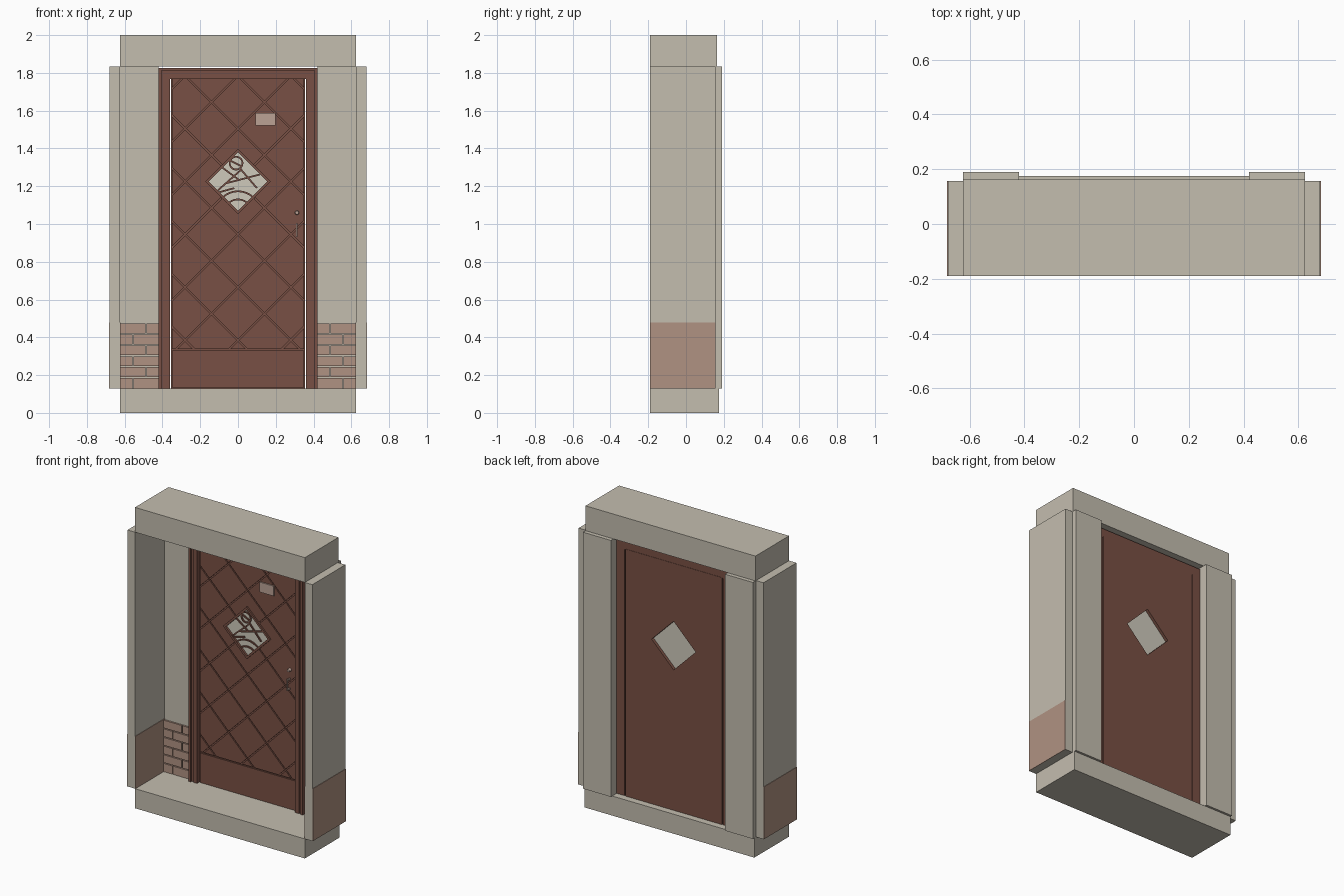
import bpy
import bmesh
from math import cos, sin, radians, pi
from mathutils import Vector, Matrix

old = bpy.data.objects.get("Cube")
if old:
    bpy.data.objects.remove(old, do_unlink=True)


def material(name, rgb):
    m = bpy.data.materials.new(name)
    m.use_nodes = True
    m.diffuse_color = (*rgb, 1)
    m.node_tree.nodes["Principled BSDF"].inputs["Base Color"].default_value = (*rgb, 1)
    return m


PLASTER = material("warm grey plaster", (0.55, 0.51, 0.43))
BROWN = material("brown wood", (0.19, 0.08, 0.058))
BRICK = material("pale red brick", (0.434, 0.287, 0.223))
GLASS = material("pale glass", (0.62, 0.59, 0.5))
METAL = material("rosy metal", (0.5, 0.36, 0.3))


def finish(name, bm, mat):
    bmesh.ops.recalc_face_normals(bm, faces=bm.faces)
    mesh = bpy.data.meshes.new(name)
    bm.to_mesh(mesh)
    bm.free()
    mesh.materials.append(mat)
    ob = bpy.data.objects.new(name, mesh)
    bpy.context.collection.objects.link(ob)
    return ob


def add_box(bm, x, y, z):
    """Add a box given (low, high) ranges on each axis."""
    centre = Vector([(a + b) / 2 for a, b in (x, y, z)])
    size = [abs(b - a) for a, b in (x, y, z)]
    bmesh.ops.create_cube(bm, size=1, matrix=Matrix.Translation(centre) @ Matrix.Diagonal((*size, 1)))


def boxes(name, mat, *ranges):
    bm = bmesh.new()
    for r in ranges:
        add_box(bm, *r)
    return finish(name, bm, mat)


def ribbon(name, pts, width, y, mat, closed=False):
    """Flat strip of constant width along a path of (x, z) points."""
    bm = bmesh.new()
    n = len(pts)
    P = [Vector(p) for p in pts]
    rings = []
    for i, p in enumerate(P):
        a = P[i - 1] if closed or i else p
        b = P[(i + 1) % n] if closed or i < n - 1 else p
        d1, d2 = (p - a).normalized(), (b - p).normalized()
        t = (d1 + d2).normalized()
        scale = max(t.dot(d1), t.dot(d2))
        off = Vector((-t.y, t.x)) * width / 2 / scale
        rings.append([bm.verts.new((q.x, yy, q.y)) for q, yy in
                      ((p - off, y[0]), (p + off, y[0]), (p + off, y[1]), (p - off, y[1]))])
    for i in range(n if closed else n - 1):
        r, s = rings[i], rings[(i + 1) % n]
        for k in range(4):
            j = (k + 1) % 4
            bm.faces.new((r[k], r[j], s[j], s[k]))
    if not closed:
        bm.faces.new(rings[0])
        bm.faces.new(rings[-1])
    return finish(name, bm, mat)


def arc(cx, cz, r, a0, a1, n):
    return [(cx + r * cos(radians(a0 + (a1 - a0) * i / n)),
             cz + r * sin(radians(a0 + (a1 - a0) * i / n))) for i in range(n + 1)]


def diamond(r):
    return [(r, WZ), (0, WZ + r), (-r, WZ), (0, WZ - r)]


FLOOR, TOP, FRONT, WZ = 0.13, 1.835, -0.19, 1.225

# Masonry surround
boxes("base_slab", PLASTER, ((-0.625, 0.625), (FRONT, 0.175), (0, FLOOR)))
boxes("lintel", PLASTER, ((-0.625, 0.625), (FRONT, 0.163), (TOP, 2)))
for side, s in (("left", 1), ("right", -1)):
    boxes(side + "_side_wall", PLASTER, ((s * 0.625, s * 0.68), (FRONT, 0.157), (FLOOR, TOP)))
    boxes(side + "_back_wall", PLASTER, ((s * 0.42, s * 0.625), (0.12, 0.19), (FLOOR, TOP)))
    # Brick facing on both faces of the side wall
    boxes(side + "_brick_facing", BRICK,
          *[((s * a, s * (a + 0.003)), (FRONT, 0.157), (FLOOR, 0.478)) for a in (0.622, 0.68)])
    # Raised brick courses on the back wall
    bm = bmesh.new()
    h, gap, rows = 0.0575, 0.003, 6
    for row in range(rows):
        joints = [0.42, 0.488 if row % 2 else 0.555, 0.622]
        z = FLOOR + row * h
        for a, b in zip(joints, joints[1:]):
            add_box(bm, (s * (a + gap * (a > 0.42)), s * (b - gap * (b < 0.62))),
                    (0.108, 0.125), (z + gap * (row > 0), z + h - gap))
    finish(side + "_bricks", bm, BRICK)

# Stepped door frame
for i, (outer, inner, y) in enumerate(((0.42, 0.405, 0.08), (0.405, 0.388, 0.092), (0.388, 0.361, 0.085))):
    drop = 0.42 - outer
    zt, zi = 1.827 - drop, 1.827 - (0.42 - inner)
    boxes("door_frame_step_%d" % (i + 1), BROWN,
          *[((s * inner, s * outer), (y, 0.128), (FLOOR, zt)) for s in (1, -1)],
          ((-inner, inner), (y, 0.128), (zi, zt)))

# Door leaf: solid core plus raised panels divided by narrow grooves
W, HEAD, KICK = 0.354, 1.772, 0.335
core = boxes("door_leaf", BROWN, ((-W, W), (0.108, 0.13), (FLOOR, HEAD)))

bm = bmesh.new()
bm.faces.new([bm.verts.new((x, 0.108, z)) for x, z in ((-W, FLOOR), (W, FLOOR), (W, HEAD), (-W, HEAD))])


def split(faces, point, normal):
    geom = faces + list({e for f in faces for e in f.edges}) + list({v for f in faces for v in f.verts})
    bmesh.ops.bisect_plane(bm, geom=geom, dist=1e-5, plane_co=point, plane_no=normal)


split(bm.faces[:], (0, 0, KICK), (0, 0, 1))
for k in range(-4, 4):
    for s in (1, -1):
        upper = [f for f in bm.faces if f.calc_center_median().z > KICK]
        split(upper, (0, 0, WZ + 0.28 * k), (s, 0, 1))
rims = bmesh.ops.inset_individual(bm, faces=bm.faces[:], thickness=0.004, use_even_offset=True)["faces"]
bmesh.ops.delete(bm, geom=rims, context='FACES')
tiles = bm.faces[:]
moved = bmesh.ops.extrude_face_region(bm, geom=tiles, use_keep_orig=True)["geom"]
bmesh.ops.translate(bm, vec=(0, -0.008, 0), verts=[v for v in moved if isinstance(v, bmesh.types.BMVert)])
panels = finish("door_panels", bm, BROWN)

# Diamond opening cut through the leaf
bm = bmesh.new()
bmesh.ops.create_cube(bm, size=1, matrix=Matrix.Translation((0, 0.11, WZ))
                      @ Matrix.Rotation(pi / 4, 4, 'Y') @ Matrix.Diagonal((0.229, 0.3, 0.229, 1)))
cutter = finish("window_cutter", bm, BROWN)
cutter.hide_render = True
for ob in (core, panels):
    mod = ob.modifiers.new("opening", 'BOOLEAN')
    mod.operation, mod.solver, mod.object = 'DIFFERENCE', 'EXACT', cutter
graph = bpy.context.evaluated_depsgraph_get()
for ob in (core, panels):
    cut = bpy.data.meshes.new_from_object(ob.evaluated_get(graph))
    ob.modifiers.clear()
    ob.data = cut
bpy.data.objects.remove(cutter, do_unlink=True)

# Leaded window
bm = bmesh.new()
bmesh.ops.create_cube(bm, size=1, matrix=Matrix.Translation((0, 0.107, WZ))
                      @ Matrix.Rotation(pi / 4, 4, 'Y') @ Matrix.Diagonal((0.229, 0.006, 0.229, 1)))
finish("window_glass", bm, GLASS)
ribbon("window_frame", diamond(0.164), 0.014, (0.09, 0.109), BROWN, closed=True)
CAME = (0.096, 0.105)
ribbon("came_circle", arc(-0.01, 1.322, 0.034, 0, 345, 23), 0.009, CAME, BROWN, closed=True)
for i, r in enumerate((0.075, 0.118)):
    ribbon("came_arc_%d" % (i + 1), arc(0, 1.055, r, 42, 138, 14), 0.009, CAME, BROWN)
bars = (((-0.11, 1.175), (0.02, 1.29)), ((-0.085, 1.3), (0.01, 1.23)), ((-0.065, 1.215), (0.115, 1.262)),
        ((0.01, 1.295), (0.1, 1.19)), ((-0.05, 1.34), (0.02, 1.305)), ((-0.1, 1.168), (-0.02, 1.19)))
for i, (a, b) in enumerate(bars):
    ribbon("came_bar_%d" % (i + 1), [a, b], 0.009, CAME, BROWN)

# Door furniture
boxes("number_plate", METAL, ((0.093, 0.198), (0.092, 0.101), (1.522, 1.588)))
boxes("door_handle", METAL, ((0.306, 0.315), (0.07, 0.078), (0.93, 1.005)),
      *[((0.306, 0.315), (0.078, 0.102), (z, z + 0.01)) for z in (0.93, 0.995)])
bm = bmesh.new()
bmesh.ops.create_cone(bm, cap_ends=True, segments=16, radius1=0.012, radius2=0.009, depth=0.02,
                      matrix=Matrix.Translation((0.312, 0.092, 1.06)) @ Matrix.Rotation(pi / 2, 4, 'X'))
finish("door_lock", bm, METAL)
